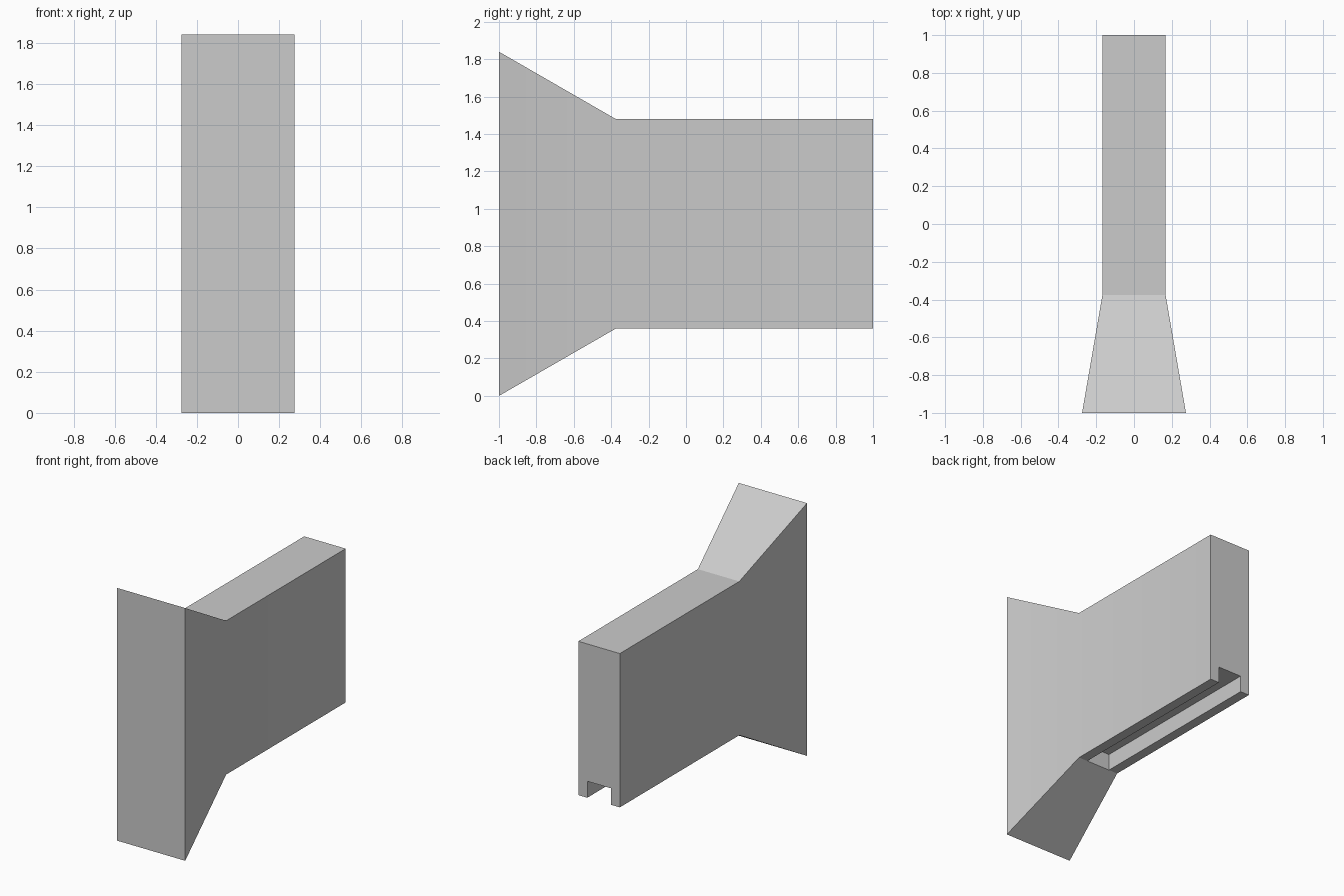
import bpy
import bmesh
import math

cube = bpy.data.objects.get("Cube")
if cube:
    bpy.data.objects.remove(cube, do_unlink=True)

# Material
grey = bpy.data.materials.new("light grey")
grey.use_nodes = True
colour = (0.6, 0.6, 0.6, 1.0)
grey.diffuse_color = colour
grey.node_tree.nodes["Principled BSDF"].inputs["Base Color"].default_value = colour

# Main dimensions
BACK, NECK, FRONT = 1.0, -0.375, -1.0
W, LOW, HIGH = 0.167, 0.36, 1.48         # straight body
FLARE_W, FLARE_HIGH = 0.275, 1.84        # wide front end
SLOT_W, SLOT_TOP = 0.095, 0.48           # groove along the underside

bm = bmesh.new()


def ring(y, outline):
    return [bm.verts.new((x, y, z)) for x, z in outline]


# Straight body: a channel profile, open along the bottom and at the back
channel = [(-W, LOW), (-W, HIGH), (W, HIGH), (W, LOW),
           (SLOT_W, LOW), (SLOT_W, SLOT_TOP), (-SLOT_W, SLOT_TOP), (-SLOT_W, LOW)]
back = ring(BACK, channel)
neck = ring(NECK, channel)
for i in range(len(channel)):
    j = (i + 1) % len(channel)
    bm.faces.new((back[i], back[j], neck[j], neck[i]))
bm.faces.new(back)
bm.faces.new(neck[4:])                   # closed front end of the groove

# Flared front end
front = ring(FRONT, [(-FLARE_W, 0), (-FLARE_W, FLARE_HIGH),
                     (FLARE_W, FLARE_HIGH), (FLARE_W, 0)])
for i in range(3):
    bm.faces.new((neck[i], neck[i + 1], front[i + 1], front[i]))
bm.faces.new((neck[3], neck[4], neck[7], neck[0], front[0], front[3]))
bm.faces.new(front)

bmesh.ops.recalc_face_normals(bm, faces=bm.faces)
mesh = bpy.data.meshes.new("flared_body")
bm.to_mesh(mesh)
bm.free()
mesh.materials.append(grey)
body = bpy.data.objects.new("flared_body", mesh)
bpy.context.collection.objects.link(body)

# Soft shading only across the shallow side bends
bpy.ops.object.select_all(action="DESELECT")
body.select_set(True)
bpy.context.view_layer.objects.active = body
bpy.ops.object.shade_smooth_by_angle(angle=math.radians(20))
